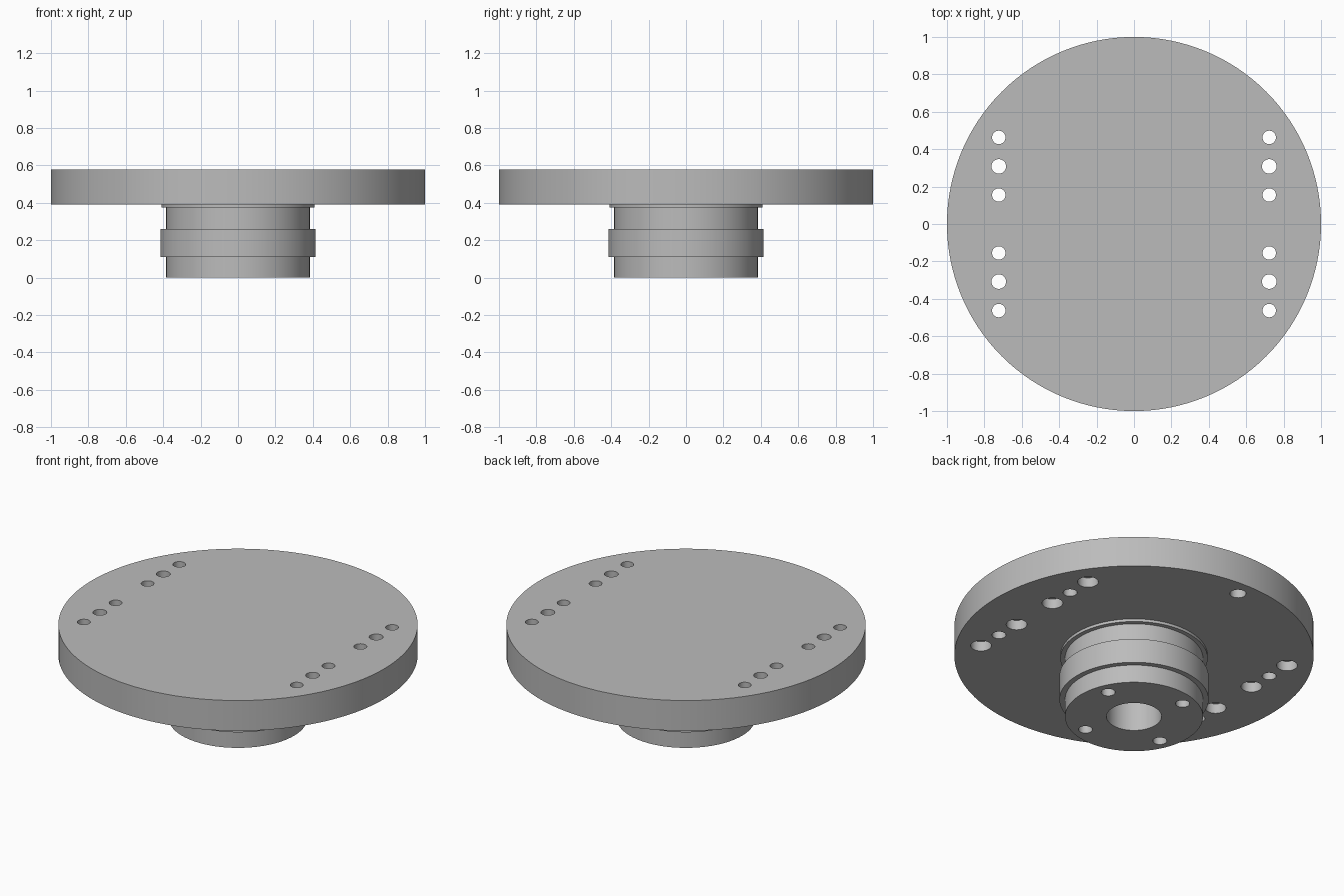
import bpy, bmesh, math
from mathutils import Vector, Matrix

cube = bpy.data.objects.get("Cube")
if cube:
    bpy.data.objects.remove(cube, do_unlink=True)

steel = bpy.data.materials.new("plain grey metal")
steel.use_nodes = True
steel.diffuse_color = (0.5, 0.5, 0.5, 1)
steel.node_tree.nodes["Principled BSDF"].inputs["Base Color"].default_value = (0.5, 0.5, 0.5, 1)

DISC_BOTTOM, DISC_TOP = 0.392, 0.578


def add_lathe(bm, profile, centre=(0, 0), steps=32, closed=False):
    """Turn a (radius, height) profile around a vertical axis."""
    part = bmesh.new()
    verts = [part.verts.new((r, 0, z)) for r, z in profile]
    pairs = list(zip(verts, verts[1:]))
    if closed:
        pairs.append((verts[-1], verts[0]))
    edges = [part.edges.new(p) for p in pairs]
    bmesh.ops.spin(part, geom=verts + edges, cent=(0, 0, 0), axis=(0, 0, 1),
                   angle=math.tau, steps=steps, use_duplicate=False)
    bmesh.ops.remove_doubles(part, verts=part.verts, dist=0.0001)
    bmesh.ops.recalc_face_normals(part, faces=part.faces)
    bmesh.ops.transform(part, matrix=Matrix.Translation(Vector((*centre, 0))), verts=part.verts)
    temp = bpy.data.meshes.new("temp")
    part.to_mesh(temp)
    part.free()
    bm.from_mesh(temp)
    bpy.data.meshes.remove(temp)


def add_hole(bm, centre, radius, low, high):
    add_lathe(bm, [(0, low), (radius, low), (radius, high), (0, high)], centre)


def make_object(name, bm):
    mesh = bpy.data.meshes.new(name)
    bm.to_mesh(mesh)
    bm.free()
    mesh.materials.append(steel)
    obj = bpy.data.objects.new(name, mesh)
    bpy.context.collection.objects.link(obj)
    return obj


def drill(obj, cutter_bm):
    """Cut the holes, then smooth the round walls."""
    cutter = make_object(obj.name + "_cutter", cutter_bm)
    cutter.hide_render = True
    mod = obj.modifiers.new("holes", "BOOLEAN")
    mod.operation = "DIFFERENCE"
    mod.solver = "EXACT"
    mod.object = cutter
    bpy.ops.object.select_all(action="DESELECT")
    obj.select_set(True)
    bpy.context.view_layer.objects.active = obj
    bpy.ops.object.modifier_apply(modifier=mod.name)
    bpy.data.objects.remove(cutter, do_unlink=True)
    bpy.ops.object.shade_smooth_by_angle(angle=math.radians(30))


# Mounting disc
bm = bmesh.new()
add_lathe(bm, [(0, DISC_BOTTOM), (1, DISC_BOTTOM), (1, DISC_TOP), (0, DISC_TOP)], steps=128)
disc = make_object("mounting_disc", bm)

# Disc holes: counterbored bolts either side of a plain dowel, mirrored four ways
holes = bmesh.new()
low, high, seat = DISC_BOTTOM - 0.05, DISC_TOP + 0.05, DISC_BOTTOM + 0.06
bolt = [(0, low), (0.058, low), (0.058, seat), (0.036, seat), (0.036, high), (0, high)]
for sx in (-1, 1):
    for sy in (-1, 1):
        for y in (0.155, 0.463):
            add_lathe(holes, bolt, (sx * 0.723, sy * y))
        add_hole(holes, (sx * 0.723, sy * 0.308), 0.039, low, high)
# Blind locating hole under the back edge
add_hole(holes, (0, 0.9), 0.045, low, DISC_BOTTOM + 0.11)
drill(disc, holes)

# Hub with raised band, thin collar and central bore
bm = bmesh.new()
add_lathe(bm, [(0.153, 0), (0.384, 0), (0.384, 0.11), (0.415, 0.11), (0.415, 0.26),
               (0.384, 0.26), (0.384, 0.375), (0.41, 0.375), (0.41, DISC_BOTTOM),
               (0.153, DISC_BOTTOM)], steps=96, closed=True)
hub = make_object("hub", bm)

# Four screw holes in the hub end
holes = bmesh.new()
for i in range(4):
    a = math.radians(22 + 90 * i)
    add_hole(holes, (0.306 * math.cos(a), 0.306 * math.sin(a)), 0.039, -0.05, 0.2)
drill(hub, holes)
